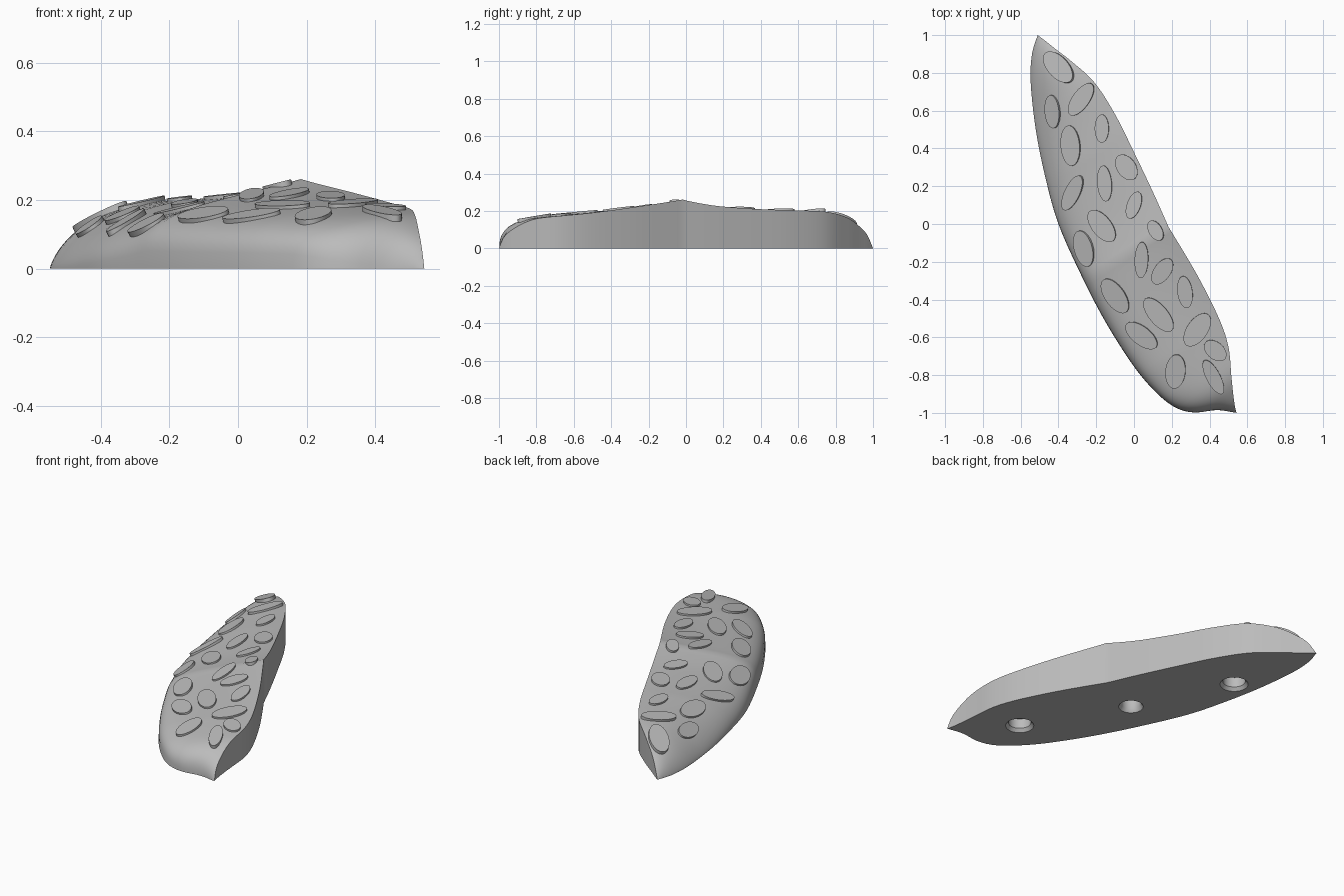
import bpy, bmesh
from math import sin, cos, pi, radians
from mathutils import Vector, Matrix
from mathutils.bvhtree import BVHTree

cube = bpy.data.objects.get("Cube")
if cube:
    bpy.data.objects.remove(cube, do_unlink=True)

ROWS, COLS = 80, 20

stone = bpy.data.materials.new("stone grey")
stone.use_nodes = True
GREY = (0.5, 0.5, 0.5, 1)
stone.diffuse_color = GREY
stone.node_tree.nodes["Principled BSDF"].inputs["Base Color"].default_value = GREY


def make_object(name, bm):
    mesh = bpy.data.meshes.new(name)
    bm.to_mesh(mesh)
    bm.free()
    mesh.materials.append(stone)
    obj = bpy.data.objects.new(name, mesh)
    bpy.context.collection.objects.link(obj)
    return obj


def shade(obj):
    bpy.ops.object.select_all(action='DESELECT')
    obj.select_set(True)
    bpy.context.view_layer.objects.active = obj
    bpy.ops.object.shade_smooth_by_angle(angle=radians(35))


def smooth_path(points, count):
    """Smooth curve through the points, resampled at even spacing."""
    p = [Vector(q) for q in points]
    p = [2 * p[0] - p[1]] + p + [2 * p[-1] - p[-2]]
    dense = []
    for a, b, c, d in zip(p, p[1:], p[2:], p[3:]):
        for k in range(20):
            t = k / 20
            dense.append(b + (c - a) * t / 2 + (a - 2.5 * b + 2 * c - d / 2) * t * t
                         + (1.5 * b - 1.5 * c + d / 2 - a / 2) * t ** 3)
    dense.append(p[-2])
    lengths = [0]
    for a, b in zip(dense, dense[1:]):
        lengths.append(lengths[-1] + (b - a).length)
    result, j = [], 0
    for i in range(count + 1):
        goal = lengths[-1] * i / count
        while j < len(dense) - 2 and lengths[j + 1] < goal:
            j += 1
        t = (goal - lengths[j]) / (lengths[j + 1] - lengths[j])
        result.append(dense[j].lerp(dense[j + 1], t))
    return result


# Rounded outer edge on the ground, from the back tip to the front tip
outer = smooth_path([(-.51, 1, 0), (-.54, .9, 0), (-.547, .75, 0), (-.52, .5, 0),
                     (-.47, .25, 0), (-.4, 0, 0), (-.28, -.27, 0), (-.15, -.52, 0),
                     (0, -.755, 0), (.12, -.895, 0), (.22, -.972, 0), (.32, -.998, 0),
                     (.44, -.985, 0), (.543, -1, 0)], ROWS)
# Top edge of the upright wall
crest = smooth_path([(-.51, 1, 0), (-.47, .97, .07), (-.42, .93, .115), (-.33, .86, .165),
                     (-.21, .75, .195), (-.1, .58, .203), (0, .38, .21), (.1, .17, .226),
                     (.165, .025, .25), (.185, -.02, .261), (.21, -.06, .253),
                     (.34, -.28, .22), (.45, -.5, .19), (.5, -.65, .175),
                     (.515, -.8, .158), (.525, -.9, .118), (.535, -.97, .065),
                     (.543, -1, 0)], ROWS)

# Body: domed sections running from the outer edge to the crest, closed by wall and base
bm = bmesh.new()
grid = []
for low, high in zip(outer, crest):
    peak = .05 * max(0, 1 - abs(high.y + .02) / .5)
    # Gentle slope at the back, full shoulder along the middle
    slope = min(1.5, max(.55, .85 + 1.1 * low.y, .3 + 1.5 * low.x))
    row = []
    for i in range(COLS + 1):
        angle = pi / 2 * i / COLS
        u = 1 - cos(angle)
        point = low.lerp(high, u)
        point.z = (high.z - peak) * sin(angle) ** slope + peak * u ** 2.5
        row.append(bm.verts.new(point))
    row.append(bm.verts.new((high.x, high.y, 0)))
    grid.append(row)
for a, b in zip(grid, grid[1:]):
    for i in range(len(a)):
        k = (i + 1) % len(a)
        bm.faces.new((a[i], b[i], b[k], a[k]))
bmesh.ops.remove_doubles(bm, verts=bm.verts, dist=.0005)
bmesh.ops.recalc_face_normals(bm, faces=bm.faces)
surface = BVHTree.FromBMesh(bm)
body = make_object("body", bm)

# Bolt holes: blind bores with a flared rim in the base
bm = bmesh.new()
for x, y, radius in [(.25, -.71, .08), (-.095, -.14, .07), (-.38, .43, .08)]:
    rings = []
    for r, z in [(radius, -.02), (radius, 0), (radius * .8, .02), (radius * .8, .08)]:
        rings.append([bm.verts.new((x + r * cos(2 * pi * k / 32),
                                    y + r * sin(2 * pi * k / 32), z)) for k in range(32)])
    for a, b in zip(rings, rings[1:]):
        for k in range(32):
            n = (k + 1) % 32
            bm.faces.new((a[k], a[n], b[n], b[k]))
    bm.faces.new(rings[0][::-1])
    bm.faces.new(rings[-1])
cutter = make_object("bolt_hole_cutter", bm)
cutter.hide_render = True
cut = body.modifiers.new("bolt holes", 'BOOLEAN')
cut.operation = 'DIFFERENCE'
cut.solver = 'EXACT'
cut.object = cutter
bpy.context.view_layer.objects.active = body
bpy.ops.object.modifier_apply(modifier=cut.name)
bpy.data.objects.remove(cutter, do_unlink=True)
shade(body)


def drop(point):
    """Point of the body's top directly above or below the given one."""
    hit = surface.ray_cast(Vector((point.x, point.y, 1)), Vector((0, 0, -1)))[0]
    return hit or point


# Pebbles: centre x, centre y, half length, half width, heading in degrees
pebbles = [
    (-.4, .83, .1, .055, 132), (-.28, .66, .1, .045, 55), (-.43, .595, .088, .038, 95),
    (-.17, .505, .075, .037, 90), (-.335, .415, .107, .05, 95), (-.04, .3, .075, .05, 125),
    (-.155, .215, .095, .038, 95), (-.325, .165, .1, .04, 65), (0, .1, .075, .036, 70),
    (-.17, -.01, .1, .052, 128), (.115, -.035, .058, .035, 120), (-.265, -.13, .098, .048, 105),
    (.04, -.19, .095, .036, 88), (.15, -.25, .078, .045, 55), (-.1, -.38, .105, .052, 125),
    (.27, -.36, .085, .04, 98), (.13, -.48, .11, .05, 130), (.335, -.56, .1, .055, 55),
    (.04, -.59, .1, .048, 142), (.43, -.67, .068, .045, 140), (.22, -.78, .09, .053, 85),
    (.42, -.81, .1, .037, 118)]
bm = bmesh.new()
for x, y, length, width, heading in pebbles:
    spot = drop(Vector((x, y, 0)))
    turn = radians(heading)
    # Lay each disc along the average slope under it
    axes = []
    for half in (Vector((cos(turn), sin(turn), 0)) * length,
                 Vector((-sin(turn), cos(turn), 0)) * width):
        reach = half * .7
        half.z = (drop(spot + reach).z - drop(spot - reach).z) / 1.4
        axes.append(half)
    axes.append(axes[0].cross(axes[1]).normalized())
    place = Matrix.Translation(spot) @ Matrix(axes).transposed().to_4x4()
    bmesh.ops.create_cone(bm, cap_ends=True, segments=40, radius1=1, radius2=1,
                          depth=.02, matrix=place)
shade(make_object("pebbles", bm))
